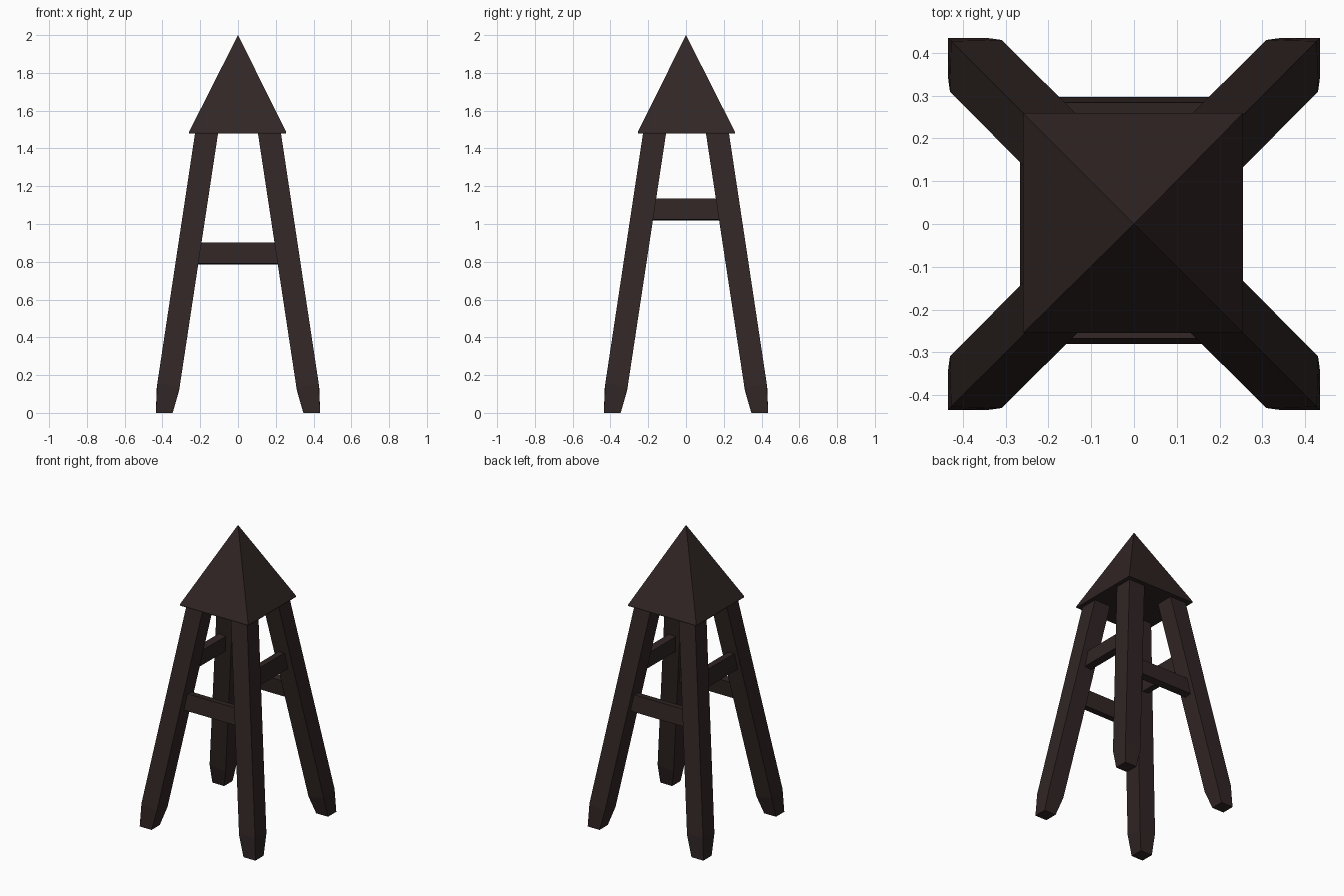
import bpy
from mathutils import Vector

if "Cube" in bpy.data.objects:
    bpy.data.objects.remove(bpy.data.objects["Cube"])

wood = bpy.data.materials.new("dark brown wood")
wood.diffuse_color = (0.030, 0.019, 0.018, 1)
wood.use_nodes = True
wood.node_tree.nodes["Principled BSDF"].inputs["Base Color"].default_value = wood.diffuse_color

SLOPE = 0.151  # how far the legs lean inward per unit of height


def make(name, verts, faces):
    mesh = bpy.data.meshes.new(name)
    mesh.from_pydata(verts, [], faces)
    mesh.materials.append(wood)
    obj = bpy.data.objects.new(name, mesh)
    bpy.context.collection.objects.link(obj)
    return obj


def loft(name, rings, flip=False):
    """Skin a stack of four-point rings and cap both ends."""
    verts = [p for ring in rings for p in ring]
    faces = [(3, 2, 1, 0), tuple(range(len(verts) - 4, len(verts)))]
    for r in range(0, len(verts) - 4, 4):
        for i in range(4):
            j = (i + 1) % 4
            faces.append((r + i, r + j, r + 4 + j, r + 4 + i))
    if flip:
        faces = [f[::-1] for f in faces]
    return make(name, verts, faces)


def square(lo, hi):
    return [(lo, lo), (hi, lo), (hi, hi), (lo, hi)]


# Splayed legs with tapered feet
for side, sx in (("left", -1), ("right", 1)):
    for end, sy in (("front", -1), ("back", 1)):
        foot = [(x, y, 0) for x, y in square(0.346, 0.435)]
        ankle = []
        for x, y in square(0.309, 0.430):
            # ring cut square to the leaning leg
            z = 0.137 + 0.15 * (x + y - 0.739)
            d = SLOPE * (z - 0.137)
            ankle.append((x - d, y - d, z))
        top = [(x, y, 1.49) for x, y in square(0.104, 0.226)]
        rings = [[(x * sx, y * sy, z) for x, y, z in ring]
                 for ring in (foot, ankle, top)]
        loft(f"{end}_{side}_leg", rings, flip=sx * sy < 0)


# Crossbars, tilted to follow the lean of the legs
def crossbar(name, outward, z, outer):
    out = Vector(outward)
    along = Vector((-out.y, out.x, 0))
    rings = []
    for s in (-1, 1):
        ring = []
        for depth, dz in ((0, -0.055), (0, 0.055), (0.05, 0.055), (0.05, -0.055)):
            h = z + dz - (0.004 if depth else -0.002)
            reach = 0.265 - SLOPE * (z - 0.845)
            ring.append(out * (outer - depth - 0.12 * dz) + along * s * reach
                        + Vector((0, 0, h)))
        rings.append(ring)
    loft(name, rings)


crossbar("front_crossbar", (0, -1, 0), 0.845, 0.274)
crossbar("back_crossbar", (0, 1, 0), 0.845, 0.290)
crossbar("right_crossbar", (1, 0, 0), 1.077, 0.246)
crossbar("left_crossbar", (-1, 0, 0), 1.077, 0.260)

# Pyramid roof with a thin lip
h = 0.257
base = [(x - 0.002, y + 0.002, z) for z in (1.48, 1.488) for x, y in square(-h, h)]
faces = [(3, 2, 1, 0)]
for i in range(4):
    j = (i + 1) % 4
    faces += [(i, j, 4 + j, 4 + i), (4 + i, 4 + j, 8)]
make("roof", base + [(0, 0, 2.0)], faces)
